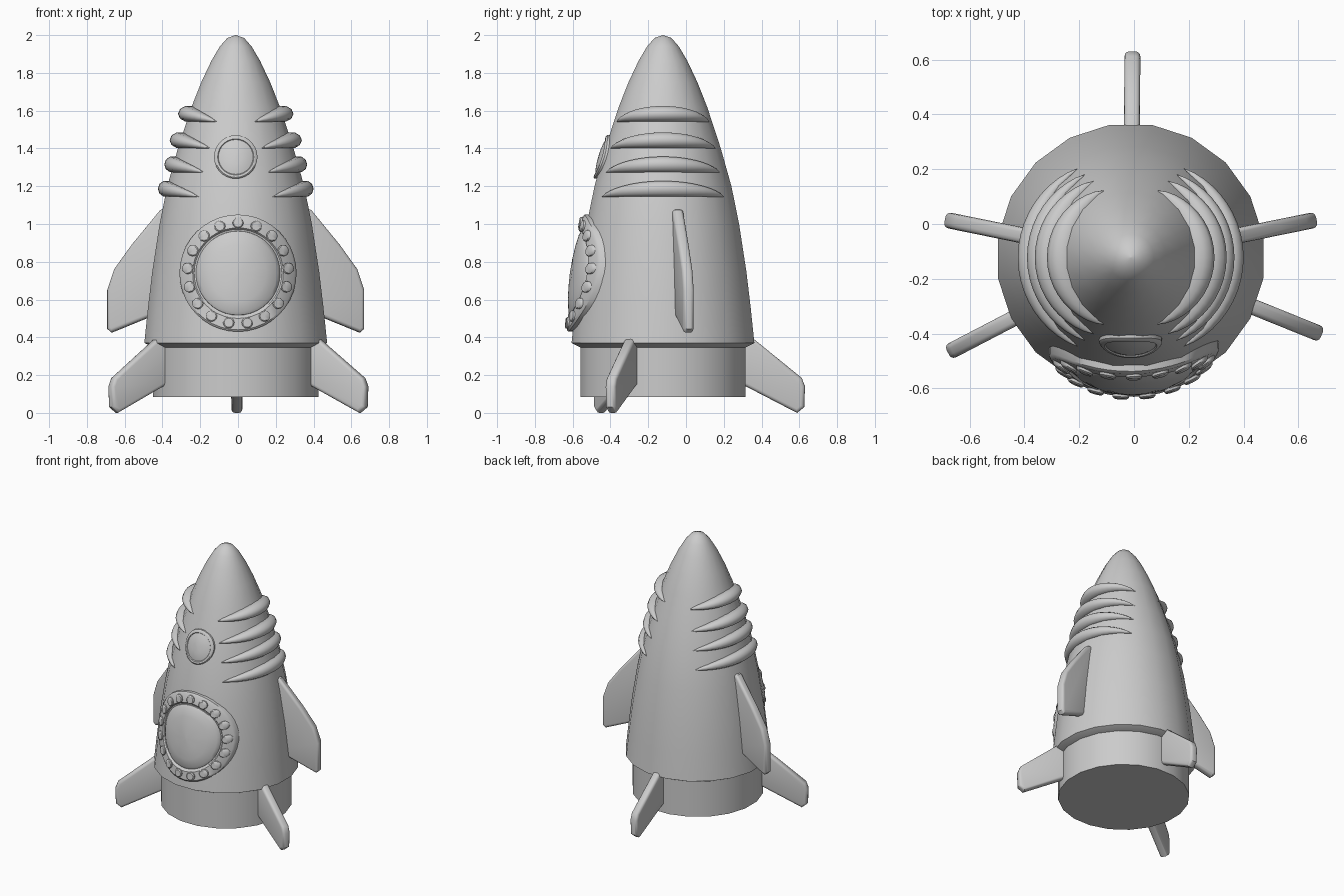
import bpy, bmesh, math
from mathutils import Vector

if "Cube" in bpy.data.objects:
    bpy.data.objects.remove(bpy.data.objects["Cube"])

CX, CY = -0.012, -0.122          # rocket axis
HULL = [(0.49, 0.37), (0.47, 0.56), (0.447, 0.75), (0.408, 1.0), (0.367, 1.2),
        (0.31, 1.4), (0.237, 1.62), (0.185, 1.75), (0.13, 1.865), (0.085, 1.94),
        (0.045, 1.985), (0.0, 2.0)]


def hull_radius(z):
    for (r0, z0), (r1, z1) in zip(HULL, HULL[1:]):
        if z <= z1:
            return r0 + (r1 - r0) * (z - z0) / (z1 - z0)
    return 0.0


def finish(bm, name, angle=35):
    bmesh.ops.remove_doubles(bm, verts=bm.verts, dist=1e-5)
    bmesh.ops.recalc_face_normals(bm, faces=bm.faces)
    me = bpy.data.meshes.new(name)
    bm.to_mesh(me)
    bm.free()
    ob = bpy.data.objects.new(name, me)
    bpy.context.collection.objects.link(ob)
    bpy.ops.object.select_all(action='DESELECT')
    ob.select_set(True)
    bpy.context.view_layer.objects.active = ob
    bpy.ops.object.shade_smooth_by_angle(angle=math.radians(angle))
    return ob


def loft(bm, rings):
    """Skin closed rings of equal size and cap both ends."""
    rings = [[bm.verts.new(p) for p in ring] for ring in rings]
    n = len(rings[0])
    for a, b in zip(rings, rings[1:]):
        for i in range(n):
            j = (i + 1) % n
            bm.faces.new((a[i], a[j], b[j], b[i]))
    bm.faces.new(rings[0])
    bm.faces.new(rings[-1])


def lathe(name, profile, n=20):
    bm = bmesh.new()
    loft(bm, [[(CX + max(r, 1e-3) * math.cos(2 * math.pi * (i + .5) / n),
                CY + max(r, 1e-3) * math.sin(2 * math.pi * (i + .5) / n), z)
               for i in range(n)] for r, z in profile])
    return finish(bm, name)


def hull_patch(name, x, z, profile, n):
    """Round plate wrapped on the hull front; profile = (radius, height above hull)."""
    bm = bmesh.new()
    rings = []
    for rho, off in profile:
        ring = []
        for i in range(n):
            a = 2 * math.pi * i / n
            px, pz = x + max(rho, 1e-3) * math.cos(a), z + max(rho, 1e-3) * math.sin(a)
            ring.append((CX + px, CY - math.sqrt((hull_radius(pz) + off) ** 2 - px * px), pz))
        rings.append(ring)
    loft(bm, rings)
    return finish(bm, name)


def fin(name, azimuth, outline, thick=0.058):
    """Radial fin from an (r, z) outline with rounded edges."""
    bm = bmesh.new()
    a = math.radians(azimuth)
    out, side = Vector((math.cos(a), math.sin(a), 0)), Vector((-math.sin(a), math.cos(a), 0))
    loft(bm, [[Vector((CX, CY, z)) + out * r + side * s for r, z in outline]
              for s in (-thick / 2, thick / 2)])
    bmesh.ops.recalc_face_normals(bm, faces=bm.faces)
    rim = [e for e in bm.edges if any(len(f.verts) > 4 for f in e.link_faces)]
    bmesh.ops.bevel(bm, geom=rim, offset=0.018, segments=3, profile=0.5, affect='EDGES')
    return finish(bm, name, 40)


def rib(name, azimuth, z0, height, depth, half_angle):
    """Crescent gill that tapers to a point at both ends."""
    bm = bmesh.new()
    rings = []
    for k in range(21):
        t = -1 + k / 10
        s = max(math.cos(t * math.pi / 2), 0.0) ** 0.8 + 0.01
        a = math.radians(azimuth + half_angle * t)
        zc = z0 + height * s / 2
        ring = []
        for i in range(10):
            b = 2 * math.pi * i / 10
            r = hull_radius(zc) + depth * s * math.cos(b)
            ring.append((CX + r * math.cos(a), CY + r * math.sin(a),
                         zc + height * s / 2 * math.sin(b)))
        rings.append(ring)
    loft(bm, rings)
    return finish(bm, name, 50)


# Hull and engine base
lathe("hull", [(0.43, 0.34)] + HULL)
lathe("engine_base", [(0.443, 0.085), (0.443, 0.36)])

# Side gills
for n, (z0, depth, ang) in enumerate([(1.54, 0.056, 68), (1.4, 0.054, 64),
                                      (1.272, 0.044, 61), (1.143, 0.042, 59)]):
    for side, az in (("right", 0), ("left", 180)):
        rib(f"gill_{side}_{n + 1}", az, z0, 0.086, depth, ang)

# Small porthole
hull_patch("porthole", 0, 1.355,
           [(0.115, -0.02), (0.115, 0.008), (0.108, 0.014), (0.096, 0.014), (0.092, 0.009),
            (0.07, 0.015), (0.035, 0.019), (0, 0.02)], 28)

# Large window: rim, bulging glass, bolts
WZ = 0.74
hull_patch("window_rim", 0.012, WZ,
           [(0.31, -0.03), (0.31, 0.018), (0.3, 0.026), (0.24, 0.026), (0.232, 0.016),
            (0.2, 0.005), (0.1, 0.0), (0, 0.0)], 40)
hull_patch("window_glass", 0.012, WZ,
           [(0.228, -0.01), (0.222, 0.018), (0.205, 0.028), (0.15, 0.037), (0.08, 0.043),
            (0, 0.045)], 40)
for k in range(17):
    a = math.pi / 2 + 2 * math.pi * k / 17
    hull_patch(f"bolt_{k + 1}", 0.012 + 0.267 * math.cos(a), WZ + 0.267 * math.sin(a),
               [(0.03, 0.015), (0.03, 0.034), (0.024, 0.039), (0, 0.039)], 12)

# Upper side fins
UPPER = [(0.36, 1.08), (0.405, 1.075), (0.56, 0.89), (0.655, 0.76), (0.692, 0.65),
         (0.692, 0.445), (0.67, 0.425), (0.47, 0.505), (0.39, 0.54)]
fin("upper_fin_right", 11.5, UPPER)
fin("upper_fin_left", 168.5, UPPER)

# Lower landing fins
LOWER = [(0.4, 0.4), (0.47, 0.4), (0.735, 0.185), (0.752, 0.14), (0.748, 0.03),
         (0.71, 0.0), (0.44, 0.14), (0.4, 0.15)]
for name, az in (("right", -22), ("left", -152.5), ("back", 89.5)):
    fin(f"landing_fin_{name}", az, LOWER)
